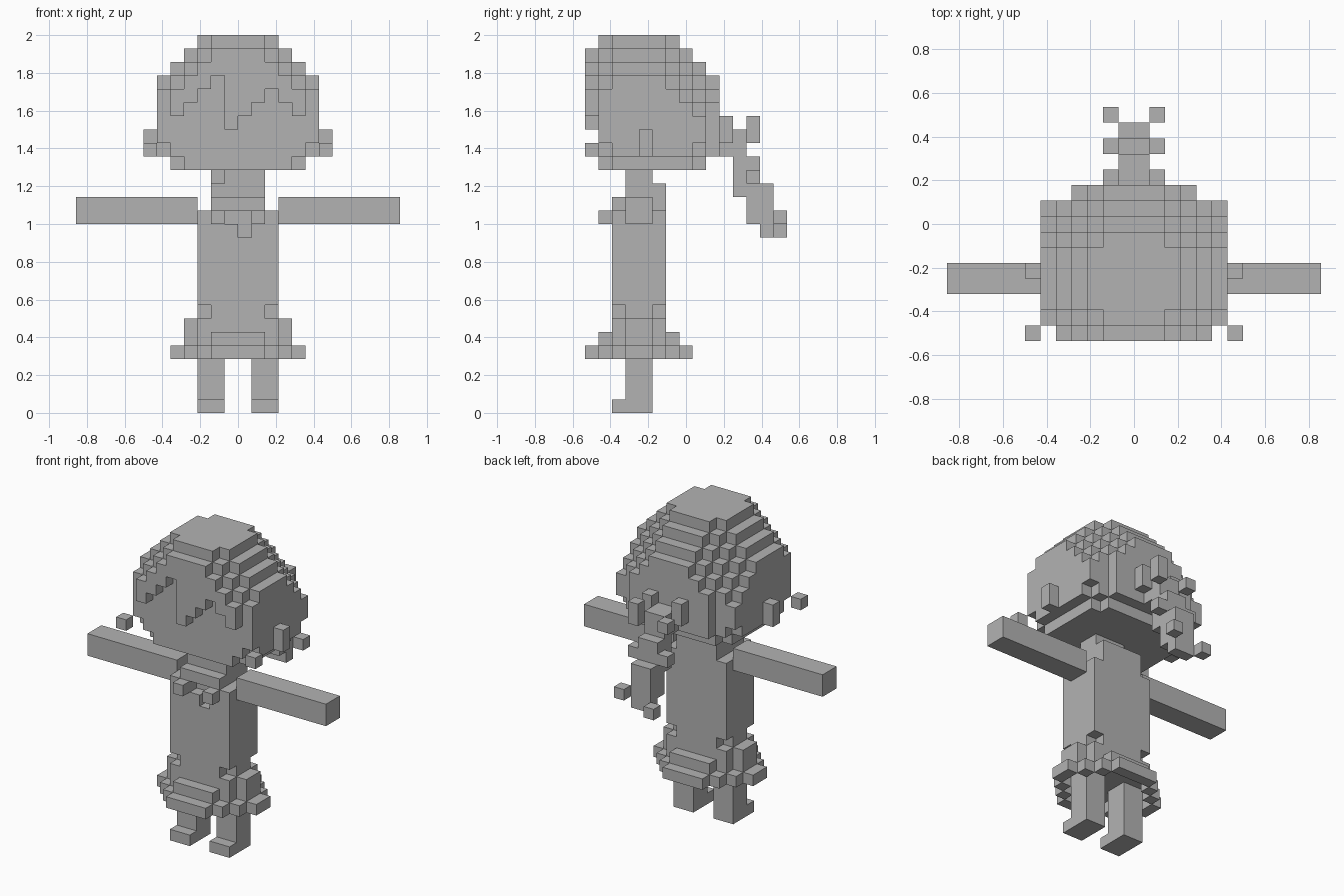
import bpy, bmesh

if "Cube" in bpy.data.objects:
    bpy.data.objects.remove(bpy.data.objects["Cube"])

V = 1 / 14          # edge length of one cube
Y0 = 7.5            # depth cells run 0..15, centred on y = 0

grey = bpy.data.materials.new("plain_grey")
grey.diffuse_color = (0.45, 0.45, 0.45, 1)
grey.use_nodes = True
grey.node_tree.nodes["Principled BSDF"].inputs["Base Color"].default_value = grey.diffuse_color

# neighbour direction -> corners of the face on that side
SIDES = {
    (1, 0, 0): ((1, 0, 0), (1, 1, 0), (1, 1, 1), (1, 0, 1)),
    (-1, 0, 0): ((0, 0, 0), (0, 0, 1), (0, 1, 1), (0, 1, 0)),
    (0, 1, 0): ((0, 1, 0), (0, 1, 1), (1, 1, 1), (1, 1, 0)),
    (0, -1, 0): ((0, 0, 0), (1, 0, 0), (1, 0, 1), (0, 0, 1)),
    (0, 0, 1): ((0, 0, 1), (1, 0, 1), (1, 1, 1), (0, 1, 1)),
    (0, 0, -1): ((0, 0, 0), (0, 1, 0), (1, 1, 0), (1, 0, 0)),
}


def block(x0, x1, y0, y1, z0, z1):
    """Set of cells filling a box."""
    return {(x, y, z) for x in range(x0, x1) for y in range(y0, y1) for z in range(z0, z1)}


def mirrored(cells):
    return cells | {(-1 - x, y, z) for x, y, z in cells}


def build(name, cells):
    """Outer skin of a set of cells, flat areas merged."""
    bm = bmesh.new()
    verts = {}
    for x, y, z in cells:
        for (dx, dy, dz), corners in SIDES.items():
            if (x + dx, y + dy, z + dz) in cells:
                continue
            face = []
            for a, b, c in corners:
                key = (x + a, y + b, z + c)
                if key not in verts:
                    verts[key] = bm.verts.new((key[0] * V, (key[1] - Y0) * V, key[2] * V))
                face.append(verts[key])
            bm.faces.new(face)
    bmesh.ops.dissolve_limit(bm, angle_limit=0.01, verts=bm.verts[:], edges=bm.edges[:])
    mesh = bpy.data.meshes.new(name)
    bm.to_mesh(mesh)
    bm.free()
    mesh.materials.append(grey)
    bpy.context.collection.objects.link(bpy.data.objects.new(name, mesh))


# legs with toes
leg = block(1, 3, 3, 5, 0, 5) | block(1, 3, 2, 3, 0, 1)
build("right_leg", leg)
build("left_leg", {(-1 - x, y, z) for x, y, z in leg})

# torso with notched waist corners, shoulders, neck and open collar
torso = block(-3, 3, 2, 6, 5, 15) | block(-2, 2, 2, 6, 15, 16)
torso |= block(-2, 2, 3, 6, 16, 17) | block(-1, 2, 3, 5, 17, 18)
torso -= {(x, y, 7) for x in (-3, 2) for y in (2, 5)}
torso -= block(-1, 1, 2, 3, 14, 15) | block(0, 1, 2, 3, 13, 14)
torso |= mirrored(block(1, 2, 1, 2, 14, 15))
# arms held straight out
torso |= mirrored(block(3, 12, 3, 5, 14, 16))
build("torso_and_arms", torso)

# flared skirt: stepped rings that widen downwards
skirt = mirrored(block(3, 4, 3, 5, 5, 7))
for z, r in ((5, 0), (4, 1)):
    skirt |= block(-2, 2, 1 - r, 2 - r, z, z + 1) | block(-2, 2, 6 + r, 7 + r, z, z + 1)
    skirt |= mirrored(block(3 + r, 4 + r, 3, 5, z, z + 1))
skirt |= mirrored({(x, y, 4) for x, y in ((2, 1), (2, 6), (3, 2), (3, 5))})
build("skirt", skirt)

# rounded head, one row of cells at a time
head = set()
for z in range(18, 28):
    top = min(6, 30 - z)
    first = 1 if z == 27 or z < 21 else 0
    last = {27: 6, 26: 7, 25: 8, 18: 8}.get(z, 9)
    for y in range(first, last + 1):
        w = min(top, top + 5 - y + max(0, 24 - z))
        if z >= 24:
            w = min(w, top - 2 + y)
        elif y == 0:
            w = 5
        if y == 9:
            w = min(w, 4)
        if z == 18:
            w = 4 if y in (1, 8) else 5
        if z == 19:
            w = 5 if y in (1, 8) else min(w, 6)
        head |= block(-w, w, y, y + 1, z, z + 1)
# uneven fringe: open the front layer below each lock
fringe = [22, 23, 24, 25, 21, 22, 23, 24, 23, 22]
for i, low in enumerate(fringe):
    head -= block(i - 5, i - 4, 0, 1, 18, low)
build("head", head)

# ears and loose front curls
build("ears", mirrored(block(6, 7, 4, 5, 19, 21)))
build("front_curls", mirrored({(6, 0, 19)}))

# ponytail stepping down and back, with loose ends
tail = block(-1, 1, 10, 11, 19, 21) | block(-1, 1, 11, 12, 16, 21)
tail |= block(-1, 1, 12, 13, 14, 19) | block(-1, 1, 13, 14, 13, 17)
tail |= {(1, 10, 21), (-2, 10, 20), (1, 10, 20), (-2, 10, 21)}
tail |= {(1, 12, 21), (-2, 12, 20), (1, 12, 20), (-2, 12, 17), (1, 12, 17)}
tail |= {(1, 14, 14), (-2, 14, 13)}
build("ponytail", tail)
